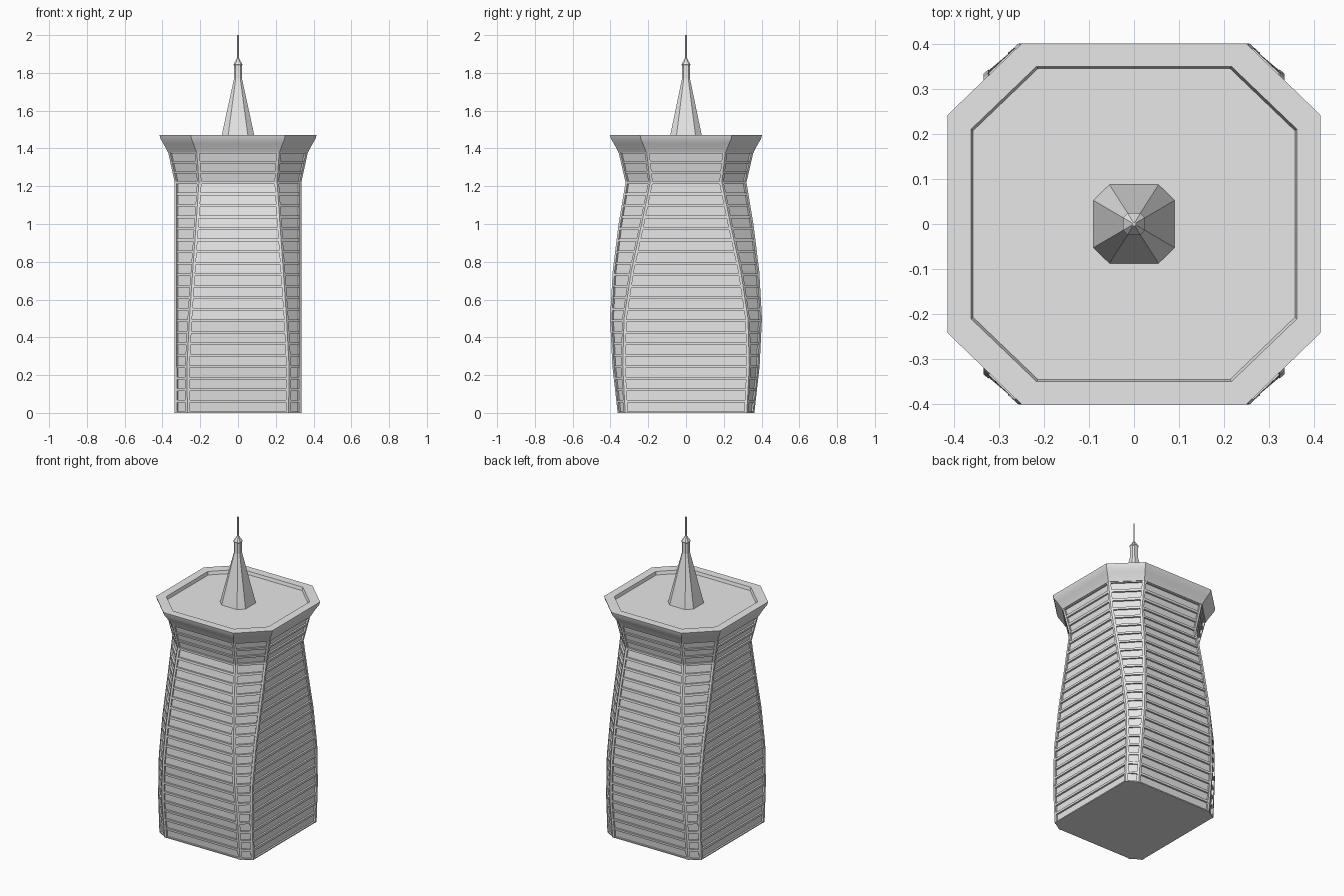
import bpy, bmesh, math
from mathutils import Vector

cube = bpy.data.objects.get("Cube")
if cube:
    bpy.data.objects.remove(cube, do_unlink=True)

grey = bpy.data.materials.new("light grey")
grey.use_nodes = True
grey.diffuse_color = (0.8, 0.8, 0.8, 1)
grey.node_tree.nodes["Principled BSDF"].inputs["Base Color"].default_value = (0.8, 0.8, 0.8, 1)

# Tower outline: height, half width, half depth, half front edge, half side edge
PROFILE = [
    (0.00, 0.335, 0.362, 0.268, 0.322),
    (0.25, 0.335, 0.390, 0.270, 0.335),
    (0.50, 0.335, 0.402, 0.257, 0.328),
    (0.75, 0.335, 0.388, 0.240, 0.290),
    (1.00, 0.335, 0.357, 0.222, 0.235),
    (1.22, 0.335, 0.320, 0.207, 0.190),
    (1.38, 0.370, 0.357, 0.218, 0.208),
]
WAIST, NECK = 1.22, 1.38


def octagon(z, x, y, a, b):
    """Ring of eight points: a is half the front edge, b half the side edge."""
    return [Vector(p) for p in ((a, -y, z), (x, -b, z), (x, b, z), (a, y, z),
                                (-a, y, z), (-x, b, z), (-x, -b, z), (-a, -y, z))]


def section(z, inset=0.0):
    """Tower outline at height z, drawn inward by inset."""
    for lo, hi in zip(PROFILE, PROFILE[1:]):
        if z <= hi[0] + 1e-6:
            break
    t = (z - lo[0]) / (hi[0] - lo[0])
    x, y, a, b = (p + (q - p) * t for p, q in zip(lo[1:], hi[1:]))
    return octagon(z, x - inset, y - inset, a - inset * 0.4, b - inset * 0.4)


def add_loft(bm, rings):
    """Closed solid skinned over a stack of rings."""
    rows = [[bm.verts.new(p) for p in ring] for ring in rings]
    n = len(rows[0])
    for low, high in zip(rows, rows[1:]):
        for i in range(n):
            j = (i + 1) % n
            bm.faces.new((low[i], low[j], high[j], high[i]))
    bm.faces.new(rows[0][::-1])
    bm.faces.new(rows[-1])


def make(name, solids, smooth_angle=None):
    bm = bmesh.new()
    for rings in solids:
        add_loft(bm, rings)
    bmesh.ops.recalc_face_normals(bm, faces=bm.faces)
    mesh = bpy.data.meshes.new(name)
    bm.to_mesh(mesh)
    bm.free()
    mesh.materials.append(grey)
    if smooth_angle:
        mesh.shade_smooth()
        mesh.set_sharp_from_angle(angle=math.radians(smooth_angle))
    obj = bpy.data.objects.new(name, mesh)
    bpy.context.collection.objects.link(obj)
    return obj


levels = [p[0] for p in PROFILE]

# Recessed wall panels
make("wall_core", [[section(z, 0.013) for z in levels]])

# Floor ledges running round the tower
floors = [WAIST * i / 20 for i in range(21)]
floors += [WAIST + (NECK - WAIST) * i / 3 for i in (1, 2, 3)]
ledges = []
for z in floors:
    low, high = max(z - 0.007, 0.0), min(z + 0.007, NECK)
    ledges.append([section(low, 0.002), section(high, 0.002)])
make("floor_ledges", ledges)

# Upright ribs wrapped over the eight corners
ribs = []
for i in range(8):
    path = []
    for z in levels:
        outer, inner = section(z), section(z, 0.025)
        p = outer[i]
        before = p + (outer[i - 1] - p).normalized() * 0.014
        after = p + (outer[(i + 1) % 8] - p).normalized() * 0.014
        path.append([before, p, after, inner[i]])
    ribs.append(path)
make("corner_ribs", ribs)

# Flared cornice with a shallow sunken roof
cornice = [
    octagon(1.378, 0.371, 0.358, 0.219, 0.209),
    octagon(1.400, 0.381, 0.368, 0.227, 0.218),
    octagon(1.425, 0.395, 0.382, 0.236, 0.228),
    octagon(1.450, 0.410, 0.397, 0.246, 0.239),
    octagon(1.470, 0.415, 0.402, 0.250, 0.243),
    octagon(1.470, 0.363, 0.351, 0.217, 0.211),
    octagon(1.450, 0.358, 0.346, 0.214, 0.208),
]
make("cornice_and_roof", [cornice], 30)

# Spire: tapered base, straight collar and pointed cap
spire = [
    octagon(1.448, 0.091, 0.088, 0.055, 0.053),
    octagon(1.770, 0.021, 0.021, 0.012, 0.012),
    octagon(1.840, 0.021, 0.021, 0.012, 0.012),
    octagon(1.845, 0.024, 0.024, 0.014, 0.014),
    octagon(1.880, 0.004, 0.004, 0.002, 0.002),
]
make("spire", [spire])

# Thin mast
make("mast", [[octagon(z, 0.004, 0.004, 0.002, 0.002) for z in (1.87, 2.0)]])
